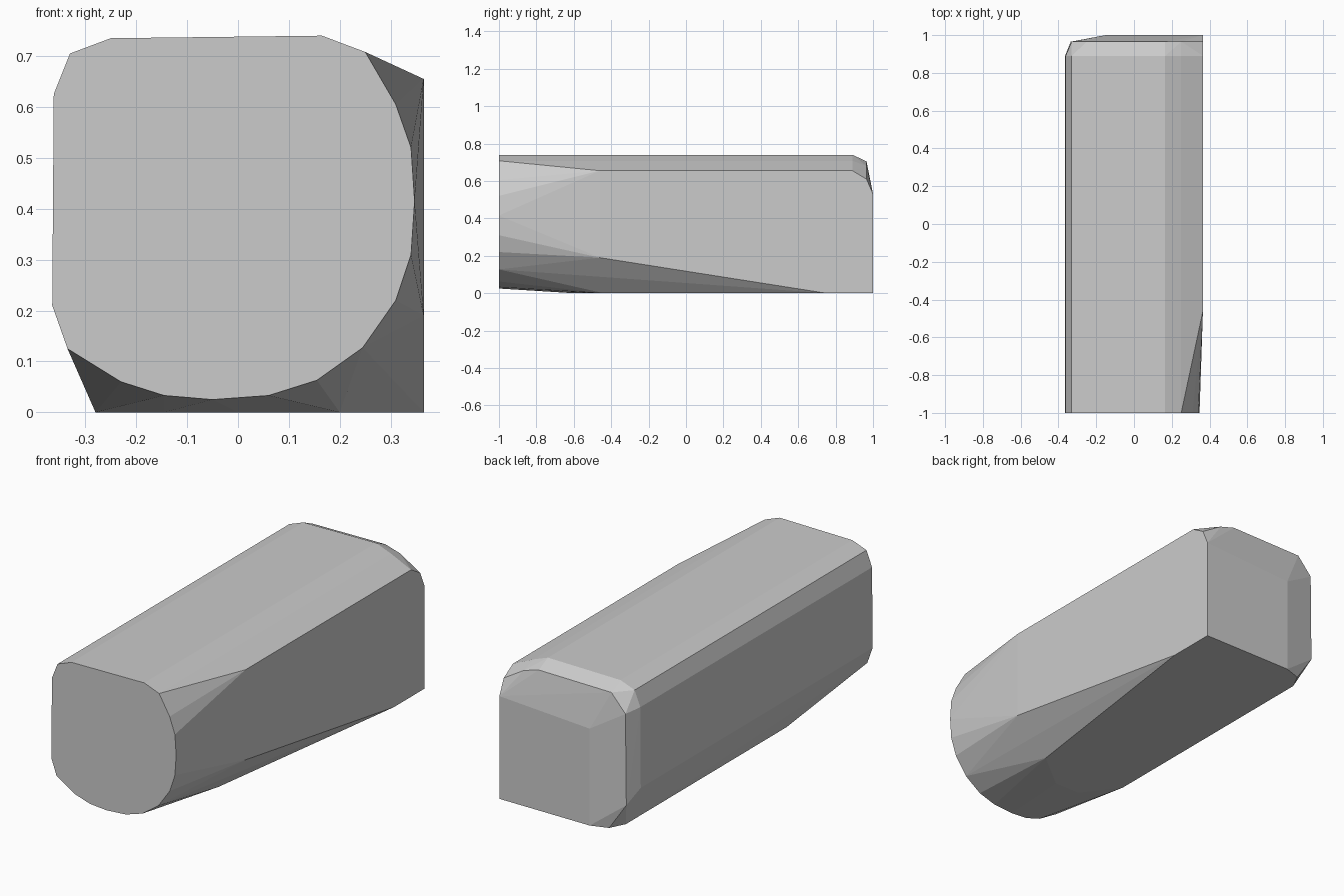
import bpy, bmesh

# Cross-section shared by the long upper and left sides (x, z)
shell = [(-0.365, 0.21), (-0.362, 0.625), (-0.33, 0.705), (-0.25, 0.735),
         (0.165, 0.74), (0.25, 0.708)]

# Rounded lower and right rim of the front face (x, z)
front_rim = [(-0.335, 0.125), (-0.23, 0.06), (-0.145, 0.033), (-0.05, 0.025),
             (0.06, 0.033), (0.155, 0.063), (0.245, 0.127), (0.31, 0.22),
             (0.34, 0.31), (0.347, 0.415), (0.34, 0.52), (0.31, 0.605)]

# Flat right side (y, z)
right_side = [(-0.46, 0.19), (-0.46, 0.655), (0.89, 0.655), (0.965, 0.61),
              (1.0, 0.53), (1.0, 0.0), (0.75, 0.0)]

# Flat underside (x, y)
underside = [(0.20, -0.44), (0.0, -0.6), (-0.145, -0.6), (-0.28, -0.42),
             (-0.28, 0.89), (-0.24, 0.97), (-0.15, 1.0)]

# Chamfered rear end (x, y, z)
rear = [(-0.335, 0.965, 0.14), (-0.33, 0.965, 0.61), (-0.25, 0.965, 0.70),
        (0.165, 0.965, 0.705), (0.25, 0.965, 0.68), (-0.15, 1.0, 0.5)]

points = [(x, -1.0, z) for x, z in shell + front_rim]
points += [(x, 0.89, z) for x, z in shell]
points += [(0.365, y, z) for y, z in right_side]
points += [(x, y, 0.0) for x, y in underside]
points += rear

# Skin the profiles into one faceted convex block
bm = bmesh.new()
for p in points:
    bm.verts.new(p)
hull = bmesh.ops.convex_hull(bm, input=bm.verts)
loose = [v for v in bm.verts if not v.link_faces]
bmesh.ops.delete(bm, geom=loose, context='VERTS')
bmesh.ops.dissolve_limit(bm, angle_limit=0.01, verts=bm.verts, edges=bm.edges)
bmesh.ops.recalc_face_normals(bm, faces=bm.faces)

mesh = bpy.data.meshes.new("faceted_block")
bm.to_mesh(mesh)
bm.free()
block = bpy.data.objects.new("faceted_block", mesh)
bpy.context.collection.objects.link(block)
